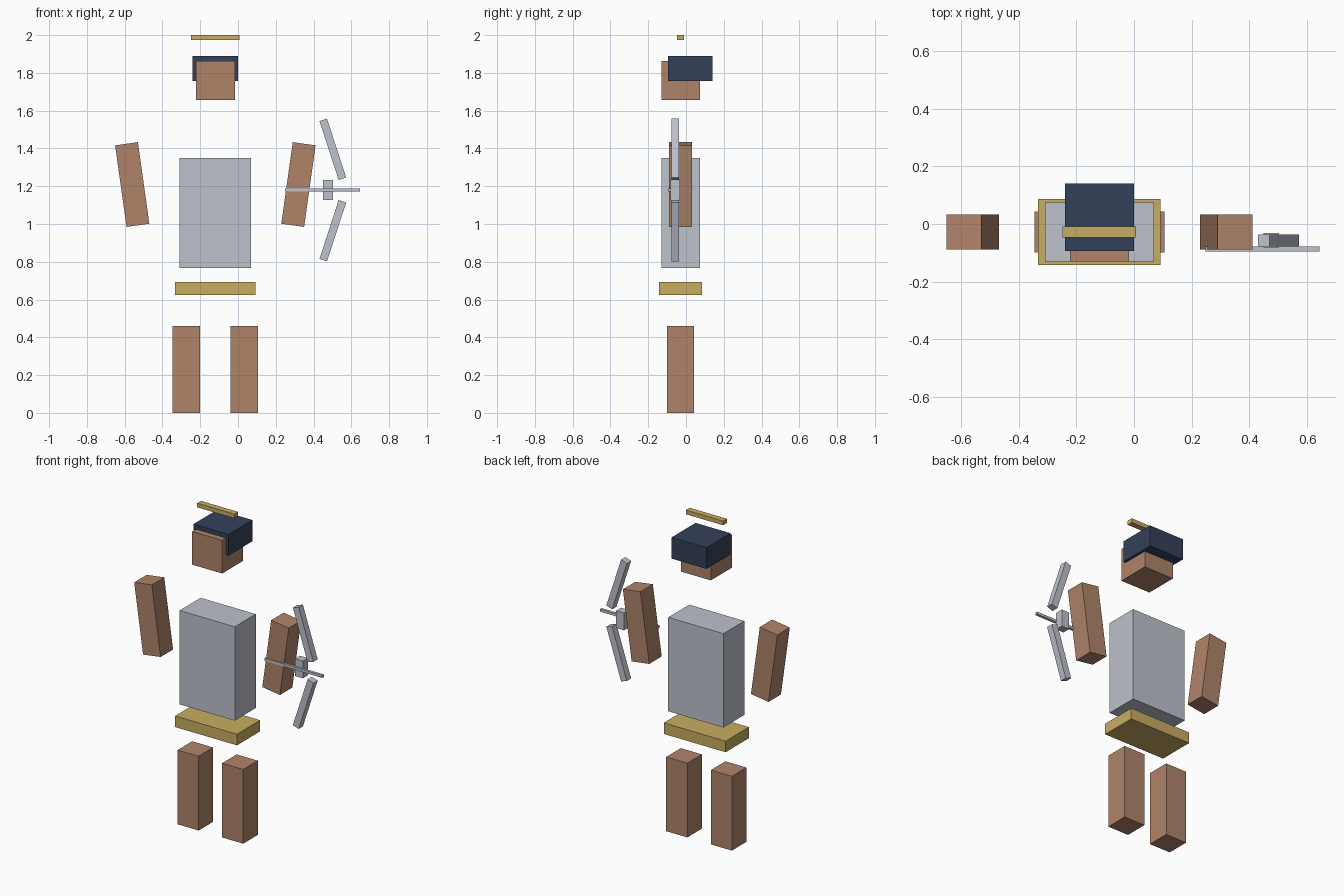
import bpy
import math

if "Cube" in bpy.data.objects:
    bpy.data.objects.remove(bpy.data.objects["Cube"])


def material(name, rgb):
    m = bpy.data.materials.new(name)
    m.diffuse_color = (*rgb, 1.0)
    m.use_nodes = True
    m.node_tree.nodes["Principled BSDF"].inputs["Base Color"].default_value = m.diffuse_color
    return m


SKIN = material("warm_skin", (0.434, 0.231, 0.144))
STEEL = material("pale_steel", (0.515, 0.539, 0.610))
GOLD = material("gold", (0.578, 0.413, 0.122))
NAVY = material("navy", (0.034, 0.051, 0.102))


def box(name, centre, size, mat, tilt=0.0):
    """Box of a given size, tilted in degrees about the y axis."""
    bpy.ops.mesh.primitive_cube_add(size=1, location=centre,
                                    rotation=(0, math.radians(tilt), 0))
    obj = bpy.context.object
    obj.name = name
    obj.scale = size
    obj.data.materials.append(mat)
    return obj


MID_X, MID_Y = -0.12, -0.028   # body axis

# Head, hair and floating band
box("head", (MID_X, MID_Y, 1.760), (0.206, 0.206, 0.206), SKIN)
box("hair", (MID_X, 0.0235, 1.824), (0.240, 0.235, 0.132), NAVY)
box("head_band", (MID_X, MID_Y, 1.987), (0.255, 0.037, 0.026), GOLD)

# Torso and belt
box("torso", (MID_X, MID_Y, 1.058), (0.379, 0.206, 0.583), STEEL)
box("belt", (MID_X, MID_Y, 0.658), (0.425, 0.228, 0.069), GOLD)

# Arms and legs, mirrored about the body axis
for side, s in (("left", -1), ("right", 1)):
    box(f"{side}_arm", (MID_X + s * 0.440, MID_Y, 1.209),
        (0.122, 0.122, 0.436), SKIN, s * 8)
    box(f"{side}_leg", (MID_X + s * 0.153, MID_Y, 0.2305),
        (0.145, 0.143, 0.461), SKIN)

# Bow: grip, two tilted limbs and an arrow across it
BOW_Y, BOW_Z = -0.057, 1.180
box("bow_grip", (0.476, BOW_Y, BOW_Z), (0.054, 0.050, 0.107), STEEL)
for part, s in (("upper", 1), ("lower", -1)):
    box(f"bow_{part}_limb", (0.502, BOW_Y, BOW_Z + s * 0.2155),
        (0.042, 0.042, 0.328), STEEL, -s * 18)
box("arrow", (0.4465, -0.087, BOW_Z), (0.397, 0.016, 0.016), STEEL)
